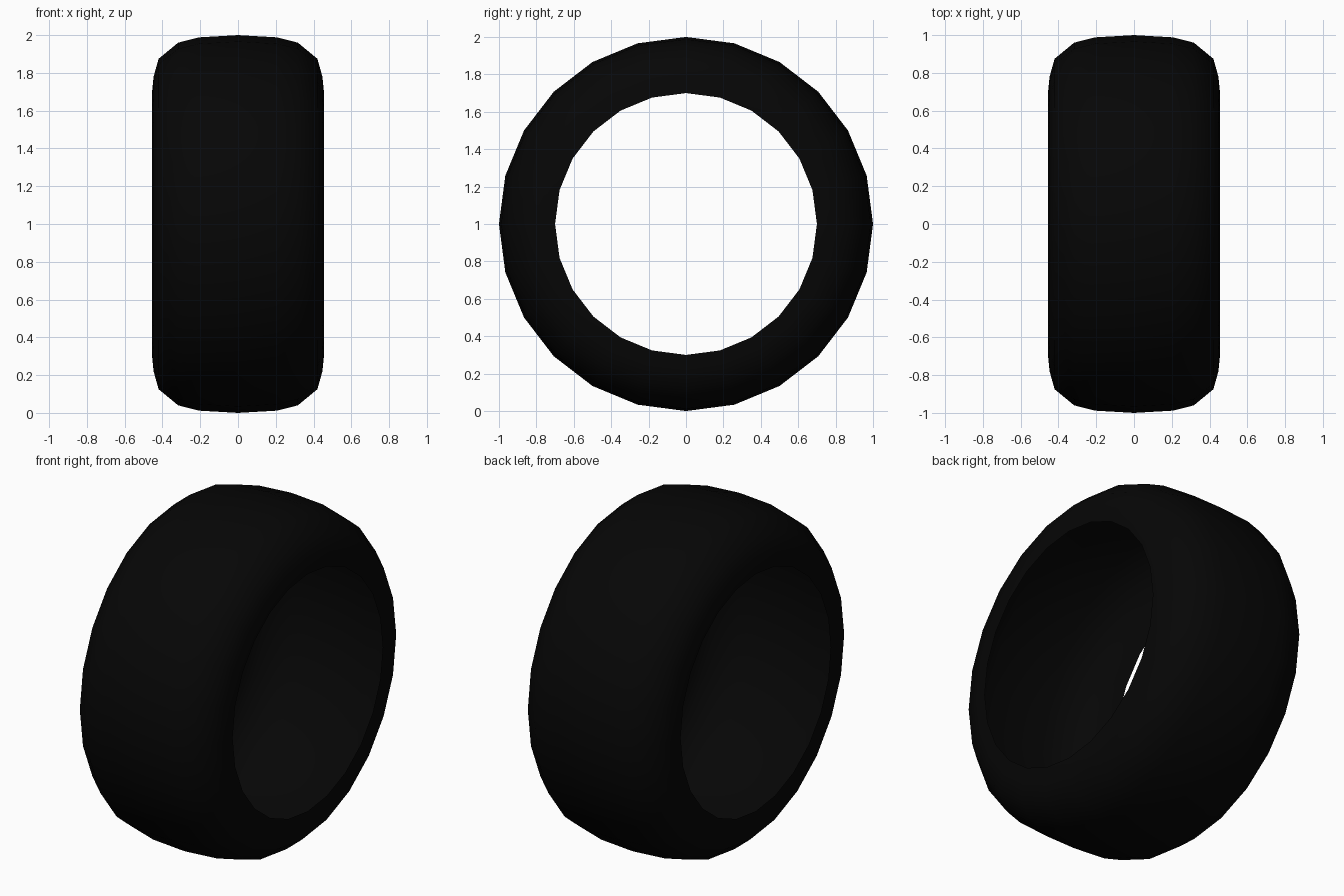
import bpy, bmesh, math

if "Cube" in bpy.data.objects:
    bpy.data.objects.remove(bpy.data.objects["Cube"])

SEGMENTS = 24

# rubber colour
rubber = bpy.data.materials.new("black_rubber")
rubber.diffuse_color = (0.0018, 0.0018, 0.0018, 1)
rubber.use_nodes = True
rubber.node_tree.nodes["Principled BSDF"].inputs["Base Color"].default_value = rubber.diffuse_color

# half cross-section of the tyre: (distance from middle, radius), rim to tread centre
half = [(0.455, 0.70), (0.447, 0.78), (0.42, 0.875), (0.317, 0.96), (0.207, 0.988)]
profile = half + [(0.0, 1.0)] + [(-x, r) for x, r in reversed(half)]

# spin the open section around the axle, leaving the tyre hollow inside
bm = bmesh.new()
rings = []
for i in range(SEGMENTS):
    a = 2 * math.pi * i / SEGMENTS
    rings.append([bm.verts.new((x, r * math.sin(a), 1 + r * math.cos(a))) for x, r in profile])
for i in range(SEGMENTS):
    p, q = rings[i], rings[(i + 1) % SEGMENTS]
    for j in range(len(profile) - 1):
        bm.faces.new((p[j], q[j], q[j + 1], p[j + 1]))
bmesh.ops.recalc_face_normals(bm, faces=bm.faces[:])

# make sure the tread faces outward
bm.normal_update()
if sum(f.normal.y * f.calc_center_median().y for f in bm.faces) < 0:
    bmesh.ops.reverse_faces(bm, faces=bm.faces[:])

mesh = bpy.data.meshes.new("tyre")
bm.to_mesh(mesh)
bm.free()
mesh.materials.append(rubber)
tyre = bpy.data.objects.new("tyre", mesh)
bpy.context.collection.objects.link(tyre)

# smooth rubber
bpy.context.view_layer.objects.active = tyre
tyre.select_set(True)
bpy.ops.object.shade_smooth_by_angle(angle=math.radians(60))
